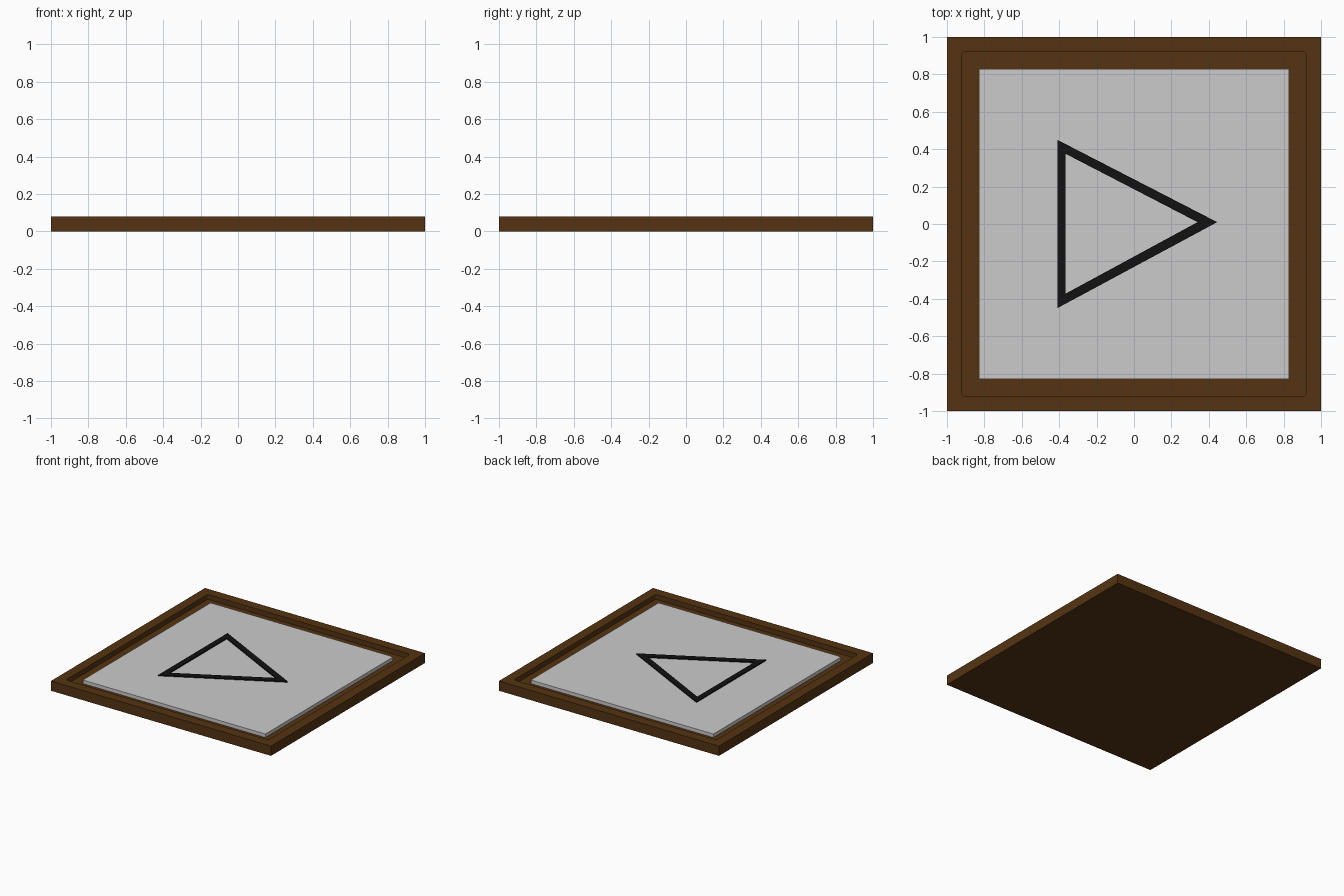
import bpy, bmesh
from mathutils import Vector

if "Cube" in bpy.data.objects:
    bpy.data.objects.remove(bpy.data.objects["Cube"])


def material(name, rgb):
    m = bpy.data.materials.new(name)
    m.diffuse_color = (*rgb, 1)
    m.use_nodes = True
    m.node_tree.nodes["Principled BSDF"].inputs["Base Color"].default_value = m.diffuse_color
    return m


def box(name, half, z0, z1, mat=None):
    bm = bmesh.new()
    bmesh.ops.create_cube(bm, size=1)
    for v in bm.verts:
        v.co = Vector((v.co.x * 2 * half, v.co.y * 2 * half, z0 if v.co.z < 0 else z1))
    return add(name, bm, mat)


def add(name, bm, mat=None):
    me = bpy.data.meshes.new(name)
    bmesh.ops.recalc_face_normals(bm, faces=bm.faces)
    bm.to_mesh(me)
    bm.free()
    ob = bpy.data.objects.new(name, me)
    bpy.context.collection.objects.link(ob)
    if mat:
        me.materials.append(mat)
    return ob


wood = material("dark_wood", (0.09, 0.034, 0.006))
black = material("black", (0.006, 0.006, 0.006))

# Square tray with a shallow recess whose corners are slightly rounded
tray = box("wooden_tray", 1.0, 0, 0.08, wood)
bm = bmesh.new()
bmesh.ops.create_cube(bm, size=1)
for v in bm.verts:
    v.co = Vector((v.co.x * 1.84, v.co.y * 1.84, 0.04 if v.co.z < 0 else 0.2))
uprights = [e for e in bm.edges if abs(e.verts[0].co.z - e.verts[1].co.z) > 0.1]
bmesh.ops.bevel(bm, geom=uprights, offset=0.015, segments=3, profile=0.5, affect='EDGES')
cutter = add("recess_cutter", bm, wood)
cutter.hide_render = True
cutter.hide_set(True)
cut = tray.modifiers.new("recess", 'BOOLEAN')
cut.operation = 'DIFFERENCE'
cut.solver = 'EXACT'
cut.object = cutter

# Grey raised panel inside the recess
box("raised_panel", 0.83, 0.04, 0.069)

# Triangular outline on the panel
outer = [(-0.41, 0.45), (-0.41, -0.45), (0.445, 0.01)]
inner = [(-0.365, 0.375), (-0.365, -0.372), (0.34, 0.01)]
bm = bmesh.new()
rings = [[bm.verts.new((x, y, z)) for x, y in pts]
         for pts, z in ((outer, 0.066), (outer, 0.078), (inner, 0.078), (inner, 0.066))]
for k in range(4):
    a, b = rings[k], rings[(k + 1) % 4]
    for i in range(3):
        j = (i + 1) % 3
        bm.faces.new((a[i], a[j], b[j], b[i]))
add("triangle_outline", bm, black)
